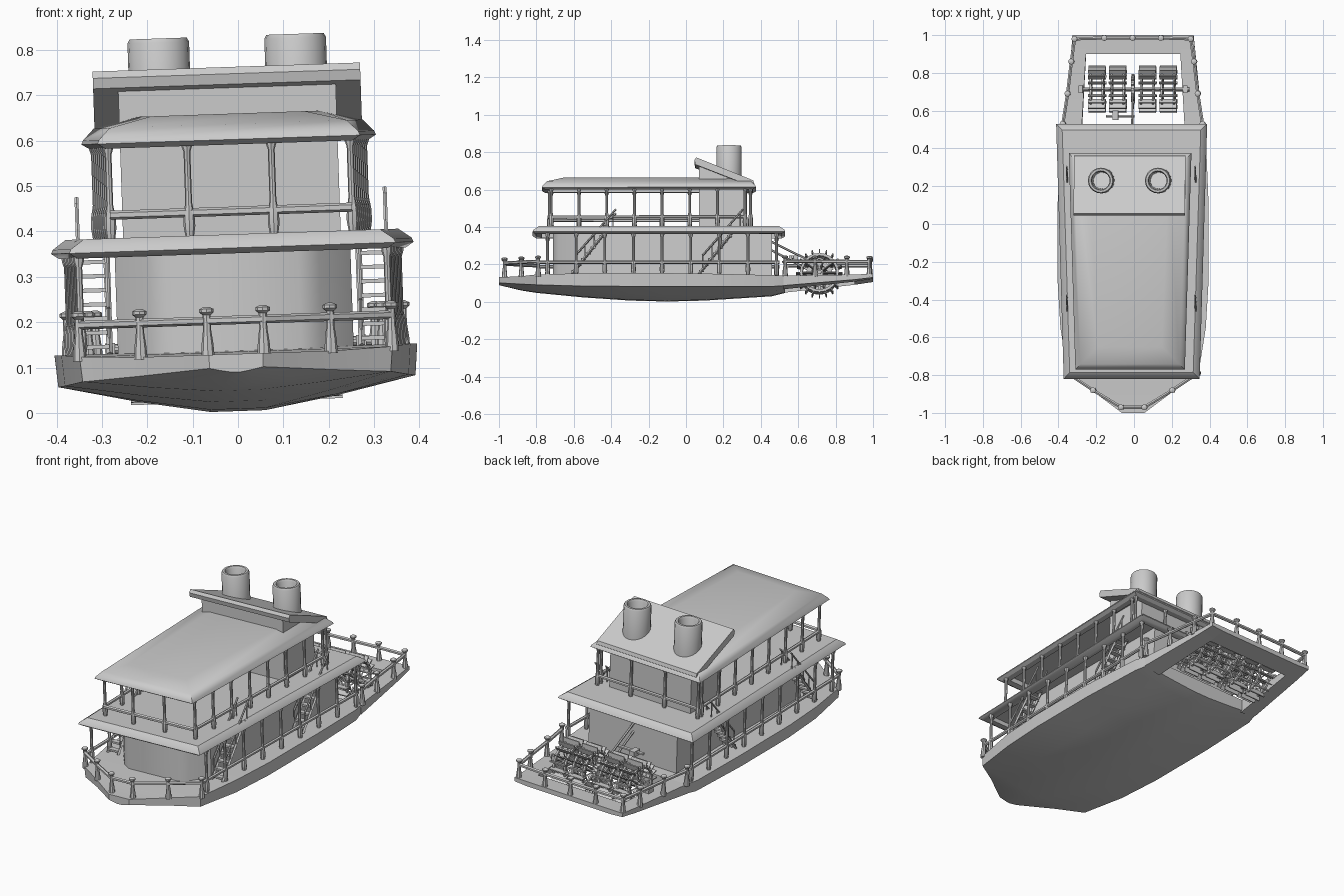
import bpy, bmesh, math
from mathutils import Vector, Matrix

if "Cube" in bpy.data.objects:
    bpy.data.objects.remove(bpy.data.objects["Cube"])

ROLL = Matrix.Rotation(-0.034, 4, 'Y')   # the whole boat leans slightly


def finish(name, bm):
    bmesh.ops.recalc_face_normals(bm, faces=bm.faces)
    bm.transform(ROLL)
    me = bpy.data.meshes.new(name)
    bm.to_mesh(me)
    bm.free()
    ob = bpy.data.objects.new(name, me)
    bpy.context.collection.objects.link(ob)
    return ob


def loft(bm, rings, caps=True, closed=False):
    rows = [[bm.verts.new(p) for p in r] for r in rings]
    n = len(rows[0])
    pairs = list(zip(rows, rows[1:])) + ([(rows[-1], rows[0])] if closed else [])
    for a, b in pairs:
        for i in range(n):
            j = (i + 1) % n
            bm.faces.new((a[i], a[j], b[j], b[i]))
    if caps and not closed:
        bm.faces.new(rows[0])
        bm.faces.new(rows[-1])


def lathe(bm, x, y, prof, n=8, closed=False):
    loft(bm, [[(x + r * math.cos(2 * math.pi * k / n), y + r * math.sin(2 * math.pi * k / n), z)
               for k in range(n)] for r, z in prof], closed=closed)


def tube(bm, a, b, r=0.008, n=6):
    a, b = Vector(a), Vector(b)
    d = b - a
    m = Matrix.Translation((a + b) / 2) @ d.to_track_quat('Z', 'Y').to_matrix().to_4x4()
    bmesh.ops.create_cone(bm, cap_ends=True, segments=n, radius1=r, radius2=r, depth=d.length, matrix=m)


def path(bm, pts, r=0.008):
    for a, b in zip(pts, pts[1:]):
        tube(bm, a, b, r)


def box(bm, c, s, rx=0):
    m = Matrix.Translation(c) @ Matrix.Rotation(rx, 4, 'X') @ Matrix.Diagonal((*s, 1))
    bmesh.ops.create_cube(bm, size=1, matrix=m)


def prism_x(name, prof, w):
    bm = bmesh.new()
    loft(bm, [[(x, y, z) for y, z in prof] for x in (-w, w)])
    return finish(name, bm)


# Hull: y, half width, deck z, chine z, keel z
bm = bmesh.new()
stations = [(-1, .06, .13, .10, .09), (-.88, .22, .13, .088, .062), (-.8, .345, .135, .08, .05),
            (-.55, .385, .14, .072, .026), (-.3, .4, .14, .07, .009), (-.1, .4, .14, .07, .004),
            (.1, .4, .138, .07, .009), (.46, .385, .13, .07, .032), (.53, .365, .128, .075, .05)]
rings = []
for y, w, t, c, k in stations:
    half = [(w, t), (w * .985, c), (w * .55, k + (c - k) * .42), (w * .15, k)]
    rings.append([(x, y, z) for x, z in half] + [(-x, y, z) for x, z in reversed(half)])
loft(bm, rings)
finish("hull", bm)

# Stern frame around the paddle well
bm = bmesh.new()
for s in (-1, 1):
    loft(bm, [[(s * x, y, z) for x, z in ((i, t), (o, t), (o, c), (i, b))] for y, i, o, t, c, b in
              ((.52, .272, .367, .128, .075, .058), (.9, .25, .33, .135, .108, .1),
               (1, .25, .32, .14, .12, .115))])
loft(bm, [[(-.25, y, b), (.25, y, b), (.25, y, t), (-.25, y, t)] for y, b, t in
          ((.9, .1, .135), (1, .115, .14))])
finish("stern_frame", bm)

# Lower cabin with an angled front
bm = bmesh.new()
half = [(.145, -.71), (.19, -.68), (.26, -.59), (.26, .46)]
outline = half + [(-x, y) for x, y in reversed(half)]
loft(bm, [[(x, y, z) for x, y in outline] for z in (.125, .375)])
finish("lower_cabin", bm)


# Deck roofs: tapered plan, sloping eaves, recessed underside
def roof(name, wf, wb, y0, y1, levels):
    bm = bmesh.new()
    loft(bm, [[(-wf + d, y0 + d, z), (wf - d, y0 + d, z), (wb - d, y1 - d, z), (-wb + d, y1 - d, z)]
              for d, z in levels])
    finish(name, bm)


roof("lower_roof", .36, .4, -.82, .53,
     [(.05, .375), (.05, .352), (.018, .352), (0, .364), (.004, .373), (.033, .394)])
roof("upper_roof", .29, .325, -.77, .375,
     [(.05, .62), (.05, .594), (.018, .592), (0, .603), (.004, .612), (.028, .637), (.12, .66)])

# Boiler house, sloped roof and chimneys
prism_x("boiler_house", [(.07, .38), (.07, .735), (.325, .625), (.325, .38)], .24)
prism_x("sloped_roof", [(.045, .748), (.055, .763), (.36, .64), (.365, .622), (.35, .608), (.05, .725)], .295)
for s in (-1, 1):
    bm = bmesh.new()
    lathe(bm, s * .151 + .003, .23, [(.068, .64), (.068, .822), (.063, .831), (.052, .831), (.047, .822), (.042, .64)],
          20, closed=True)
    finish("chimney", bm)


# Columns and rails of both decks
def column(bm, x, y, z0, z1):
    h = z1 - z0
    lathe(bm, x, y, [(.009, z0), (.013, z0 + .12 * h), (.012, z0 + .24 * h), (.0075, z0 + .36 * h),
                     (.0075, z1 - .12 * h), (.012, z1 - .06 * h), (.012, z1)])


low, up = bmesh.new(), bmesh.new()
for s in (-1, 1):
    for i in range(9):
        y = -.74 + i * .153
        column(low, s * (.34 + .025 * i / 8), y, .13, .36)
    for i in range(8):
        y = -.72 + i * .148
        column(up, s * (.267 + .03 * i / 7), y, .39, .605)
    column(up, s * .093, -.73, .39, .605)
    tube(low, (s * .34, -.79, .2), (s * .365, .5, .2), .009)
    tube(up, (s * .267, -.73, .445), (s * .297, .31, .445), .009)
tube(up, (-.267, -.73, .445), (.267, -.73, .445), .01)
for x in (-.297, -.1, .1, .297):
    column(up, x, .345, .39, .605)
tube(up, (-.297, .345, .445), (.297, .345, .445), .009)
finish("lower_columns", low)
finish("upper_columns", up)

# Bow and stern railings with knobbed posts
bow = [(.345, -.79), (.21, -.88), (.062, -.97)]
stern = [(.37, .53), (.345, .69), (.325, .86), (.308, .98), (.15, .985), (0, .985)]
for name, half in (("bow_railing", bow), ("stern_railing", stern)):
    bm = bmesh.new()
    pts = half + [(-x, y) for x, y in reversed(half) if x > 0]
    for x, y in pts:
        lathe(bm, x, y, [(.015, .125), (.013, .155), (.009, .185), (.009, .218), (.016, .224), (.016, .231), (.006, .236)])
    path(bm, [(x, y, .205) for x, y in pts], .0095)
    finish(name, bm)

# Side stairs, two per side
for s in (-1, 1):
    for y0 in (-.61, .07):
        bm = bmesh.new()
        for i in range(8):
            f = (i + .5) / 8
            box(bm, (s * .308, y0 + .2 * f, .14 + .25 * f), (.06, .028, .009))
        for x in (.278, .34):
            tube(bm, (s * x, y0, .14), (s * x, y0 + .2, .39), .007, 4)
            tube(bm, (s * x, y0 + .02, .24), (s * x, y0 + .235, .485), .005)
            for i in range(5):
                f = i / 4
                y, z = y0 + .02 + .2 * f, .155 + .235 * f
                tube(bm, (s * x, y, z), (s * x, y, z + .085), .0035, 5)
        finish("side_stairs", bm)

# Paddle wheels on a common axle
CY, CZ = .713, .15


def polar(x, r, a):
    return Vector((x, CY + r * math.cos(a), CZ + r * math.sin(a)))


def ring(bm, x, r0, r1, w, n=24):
    loft(bm, [[polar(x + dx, r, 2 * math.pi * k / n) for k in range(n)]
              for dx, r in ((-w, r0), (w, r0), (w, r1), (-w, r1))], closed=True)


for cx in (-.19, -.08, .077, .187):
    bm = bmesh.new()
    for x in (cx - .032, cx + .032):
        ring(bm, x, .09, .104, .005)
        ring(bm, x, .008, .022, .008, 10)
        for k in range(10):
            a = 2 * math.pi * k / 10
            tube(bm, polar(x, .015, a), polar(x, .095, a), .004, 4)
    for k in range(20):
        a = 2 * math.pi * k / 20
        box(bm, polar(cx, .109, a), (.09, .032, .006), a)
    finish("paddle_wheel", bm)

bm = bmesh.new()
tube(bm, (-.285, CY, CZ), (.3, CY, CZ), .011, 10)
for s in (-1, 1):
    box(bm, (s * .277, CY, .138), (.022, .04, .05))
finish("axle", bm)

# Drive gear, belt and small pulley
bm = bmesh.new()
ring(bm, 0, .045, .07, .009)
for k in range(16):
    a = 2 * math.pi * k / 16
    box(bm, polar(0, .074, a), (.016, .012, .012), a)
for k in range(4):
    a = math.pi * k / 2
    tube(bm, polar(0, .005, a), polar(0, .05, a), .007)
for d in (0, .045):
    tube(bm, (0, .45, .325 - d), (0, CY - .03 + d * .2, .21 - 1.3 * d), .006)
tube(bm, (-.14, .57, .24), (.01, .57, .24), .008)
box(bm, (-.09, .575, .235), (.03, .05, .03))
finish("drive_gear", bm)

bpy.ops.object.select_all(action='SELECT')
bpy.context.view_layer.objects.active = bpy.context.selected_objects[0]
bpy.ops.object.shade_smooth_by_angle(angle=math.radians(35))
